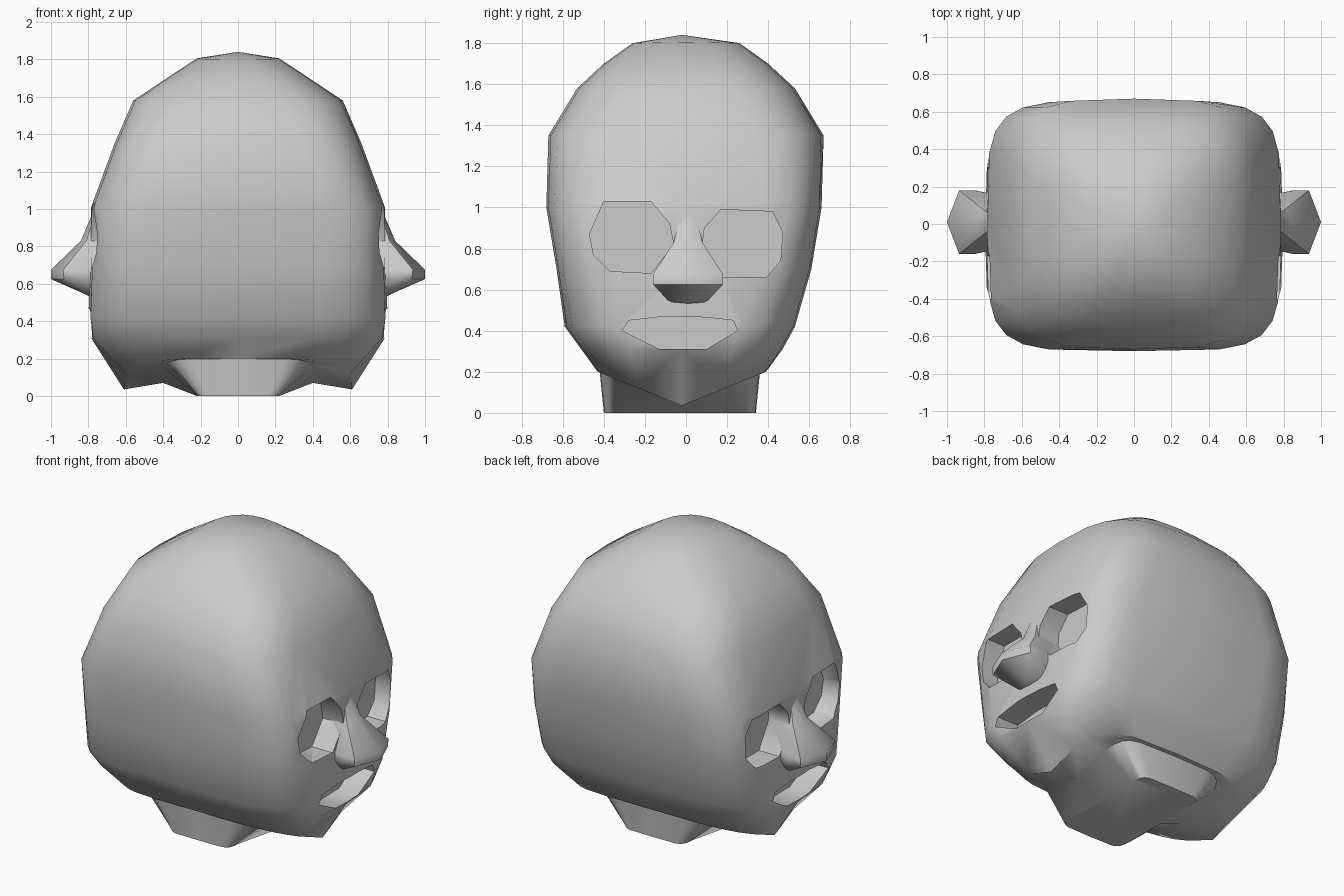
import bpy, bmesh, math

cube = bpy.data.objects.get("Cube")
if cube:
    bpy.data.objects.remove(cube, do_unlink=True)

grey = bpy.data.materials.new("plain grey")
grey.use_nodes = True
grey.diffuse_color = (0.6, 0.6, 0.6, 1)
grey.node_tree.nodes["Principled BSDF"].inputs["Base Color"].default_value = (0.6, 0.6, 0.6, 1)


def make(name, rings):
    """Skin a stack of closed rings and cap both ends."""
    bm = bmesh.new()
    loops = [[bm.verts.new(p) for p in ring] for ring in rings]
    for a, b in zip(loops, loops[1:]):
        for i in range(len(a)):
            j = (i + 1) % len(a)
            bm.faces.new((a[i], a[j], b[j], b[i]))
    bm.faces.new(loops[0])
    bm.faces.new(loops[-1])
    bmesh.ops.remove_doubles(bm, verts=bm.verts, dist=0.0005)
    bmesh.ops.recalc_face_normals(bm, faces=bm.faces)
    mesh = bpy.data.meshes.new(name)
    bm.to_mesh(mesh)
    bm.free()
    mesh.materials.append(grey)
    obj = bpy.data.objects.new(name, mesh)
    bpy.context.collection.objects.link(obj)
    return obj


def smooth(obj, degrees):
    bpy.ops.object.select_all(action="DESELECT")
    obj.select_set(True)
    bpy.context.view_layer.objects.active = obj
    bpy.ops.object.shade_smooth_by_angle(angle=math.radians(degrees))


def rounded_ring(hx, hy, z_side, z_front, n, yc=0, count=24):
    """Squarish oval whose height changes from its sides to its front."""
    ring = []
    for i in range(count):
        a = 2 * math.pi * i / count
        c, s = math.cos(a), math.sin(a)
        u = math.copysign(abs(c) ** (2 / n), c)
        v = math.copysign(abs(s) ** (2 / n), s)
        ring.append((hx * u, yc + hy * v, z_side + (z_front - z_side) * abs(v)))
    return ring


# Head with jaw and neck: half width, half depth, side z, front z, squareness, y centre
head = make("head", [rounded_ring(*r) for r in (
    (0.22, 0.37, 0.00, 0.00, 9, -0.03),
    (0.40, 0.39, 0.07, 0.20, 6, -0.03),
    (0.61, 0.41, 0.035, 0.20, 4, -0.02),
    (0.785, 0.49, 0.31, 0.31, 4, -0.02),
    (0.80, 0.56, 0.42, 0.42, 4.5, -0.03),
    (0.79, 0.62, 0.70, 0.70, 5, -0.01),
    (0.785, 0.67, 1.01, 1.00, 5, -0.01),
    (0.66, 0.67, 1.35, 1.35, 4, 0),
    (0.56, 0.53, 1.58, 1.58, 3.2, 0),
    (0.38, 0.40, 1.70, 1.70, 2.8, 0),
    (0.22, 0.26, 1.805, 1.80, 2.4, 0),
    (0.0, 0.0, 1.84, 1.84, 2, -0.02))])

# Eye sockets and mouth, cut into both faces of the head
openings = {
    "eye_a": [(-.47, .87), (-.40, 1.03), (-.17, 1.03), (-.08, .92),
              (-.06, .82), (-.17, .68), (-.37, .69), (-.45, .77)],
    "eye_b": [(.08, .82), (.09, .90), (.17, .99), (.42, .98),
              (.47, .88), (.46, .74), (.39, .66), (.18, .66)],
    "mouth": [(-.31, .40), (-.28, .45), (-.10, .47), (.10, .465),
              (.23, .45), (.25, .40), (.10, .31), (-.13, .31)],
}
for side in (1, -1):
    for label, outline in openings.items():
        cutter = make(label + "_cutter",
                      [[(side * x, y, z) for y, z in outline] for x in (0.64, 1.2)])
        bpy.context.view_layer.objects.active = head
        mod = head.modifiers.new(label, "BOOLEAN")
        mod.operation, mod.solver, mod.object = "DIFFERENCE", "EXACT", cutter
        bpy.ops.object.modifier_apply(modifier=mod.name)
        bpy.data.objects.remove(cutter, do_unlink=True)
smooth(head, 48)


# Noses: z, tip x, wing x, wing half width, root half width
def nose_ring(side, z, tip, wing, w, root):
    pts = ((0.62, -root), (wing - 0.08, -w), (wing, -w), (tip, 0.0),
           (wing, w), (wing - 0.08, w), (0.62, root))
    return [(side * x, y + 0.01, z) for x, y in pts]


for side, label in ((1, "left"), (-1, "right")):
    nose = make(label + "_nose", [nose_ring(side, *r) for r in (
        (0.53, 0.79, 0.78, 0.06, 0.05),
        (0.55, 0.83, 0.81, 0.10, 0.08),
        (0.625, 1.00, 0.93, 0.17, 0.12),
        (0.675, 1.00, 0.935, 0.17, 0.12),
        (0.83, 0.84, 0.81, 0.07, 0.06),
        (0.96, 0.785, 0.77, 0.04, 0.03))])
    smooth(nose, 50)
